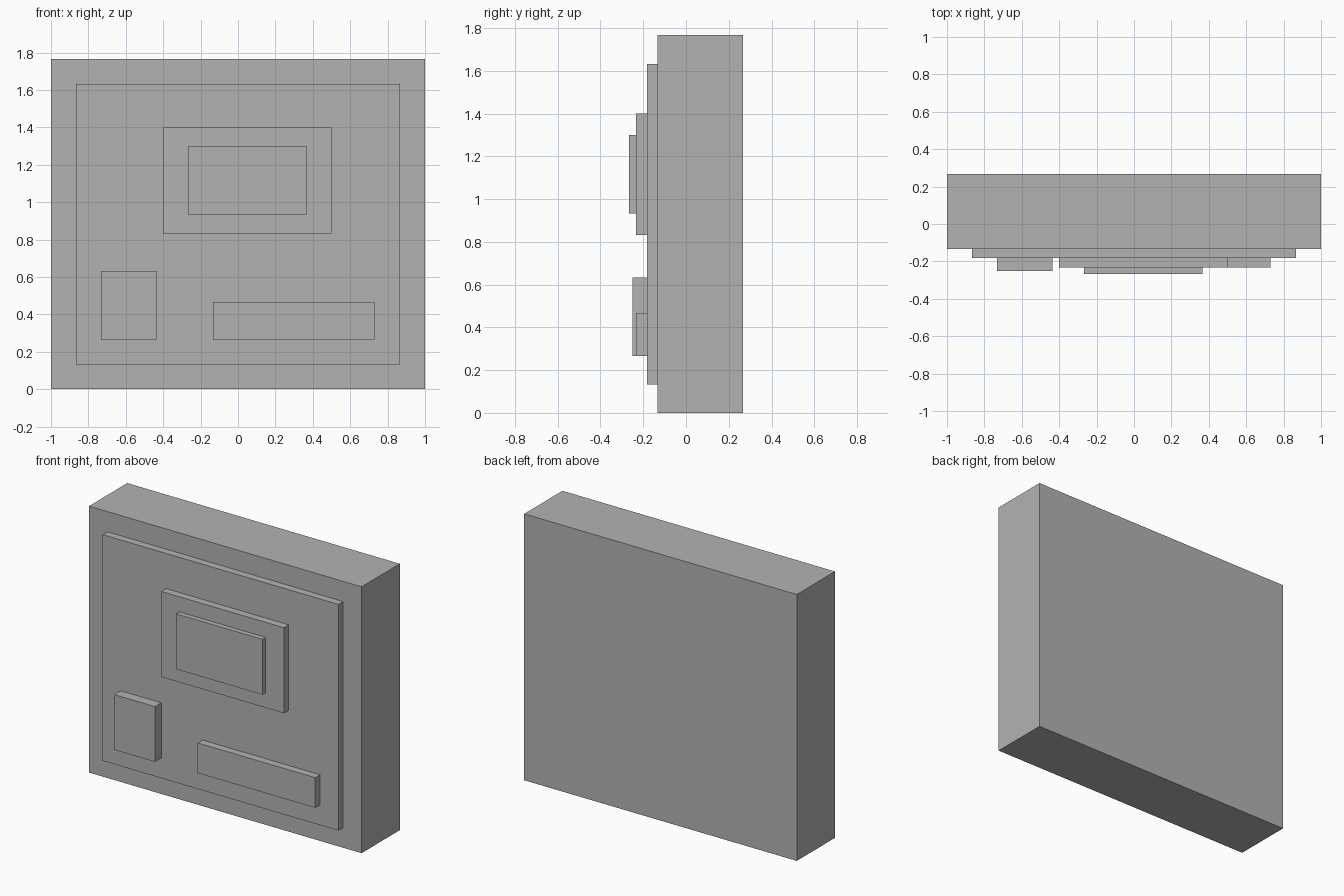
import bpy

if "Cube" in bpy.data.objects:
    bpy.data.objects.remove(bpy.data.objects["Cube"])

grey = bpy.data.materials.new("plain_grey")
grey.diffuse_color = (0.45, 0.45, 0.45, 1)
grey.use_nodes = True
grey.node_tree.nodes["Principled BSDF"].inputs["Base Color"].default_value = grey.diffuse_color


def box(name, x, y, z):
    """Add a box spanning the given (min, max) ranges."""
    spans = (x, y, z)
    bpy.ops.mesh.primitive_cube_add(size=1, location=[(a + b) / 2 for a, b in spans])
    ob = bpy.context.object
    ob.name = name
    ob.scale = [b - a for a, b in spans]
    bpy.ops.object.transform_apply(location=False, rotation=False, scale=True)
    ob.data.materials.append(grey)
    return ob


BODY, PANEL = -0.133, -0.183  # front planes of the body and the panel

# Main slab and its raised front panel
box("body", (-1, 1), (BODY, 0.267), (0, 1.767))
box("front_panel", (-0.865, 0.865), (PANEL, BODY), (0.133, 1.633))

# Stepped display
box("display_frame", (-0.4, 0.5), (-0.233, PANEL), (0.833, 1.4))
box("display_screen", (-0.267, 0.365), (-0.267, -0.233), (0.933, 1.3))

# Lower controls
box("square_button", (-0.733, -0.435), (-0.25, PANEL), (0.267, 0.633))
box("wide_bar", (-0.133, 0.73), (-0.233, PANEL), (0.267, 0.467))
